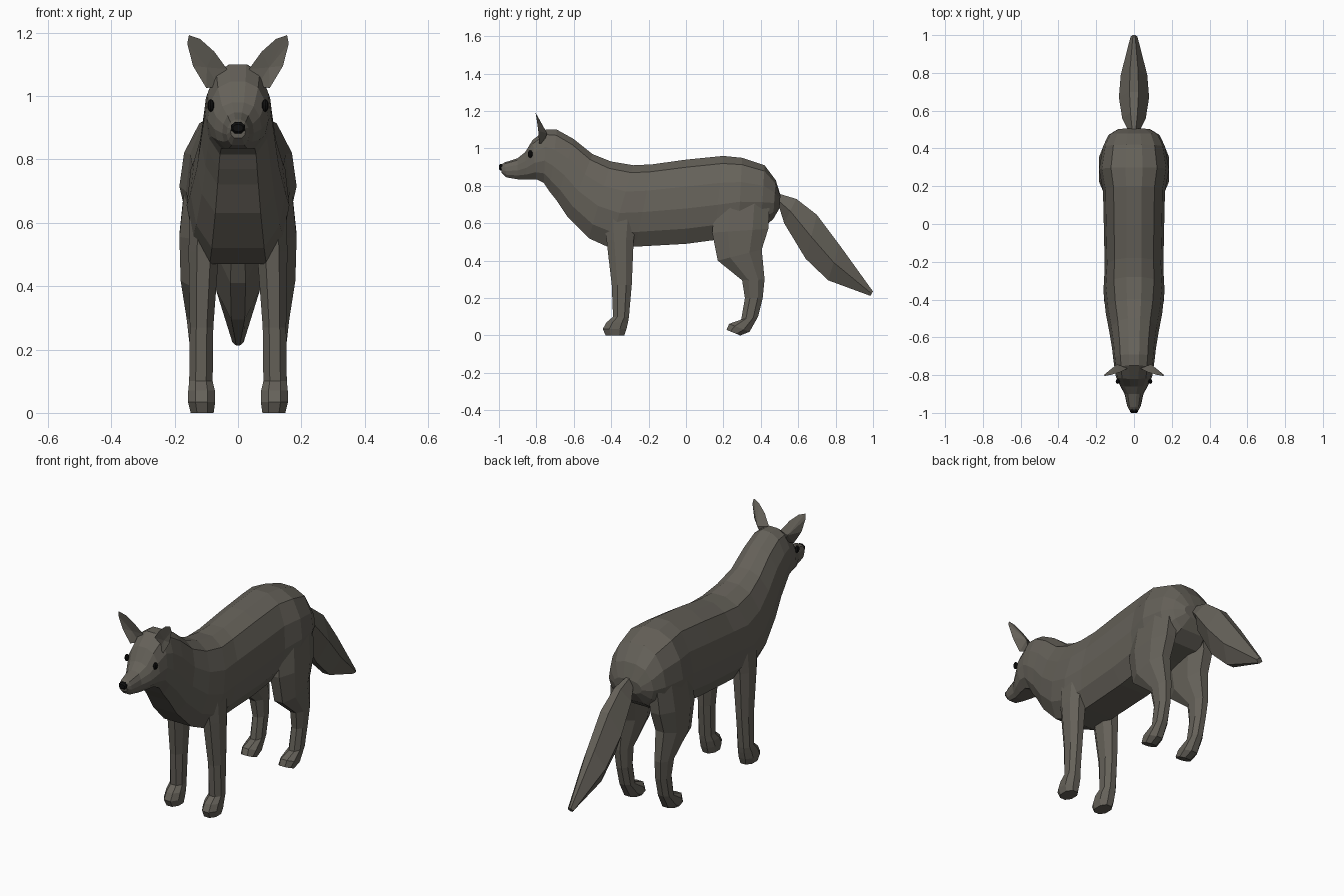
import bpy, bmesh
from mathutils import Vector


def material(name, rgb):
    m = bpy.data.materials.new(name)
    m.diffuse_color = (*rgb, 1)
    return m


FUR = material("fur", (0.13, 0.12, 0.10))
BLACK = material("black", (0.005, 0.005, 0.005))


def finish(name, bm, mat, mirror=False):
    bmesh.ops.recalc_face_normals(bm, faces=bm.faces)
    me = bpy.data.meshes.new(name)
    bm.to_mesh(me)
    bm.free()
    me.materials.append(mat)
    ob = bpy.data.objects.new(name, me)
    bpy.context.collection.objects.link(ob)
    if mirror:
        ob.modifiers.new("mirror", 'MIRROR')
    return ob


def loft(name, section, rings, mat=FUR, mirror=False):
    """Ring: y,z of first edge, y,z of second edge, centre x, half width.
    Section: (x factor, position from second edge to first edge)."""
    bm = bmesh.new()
    loops = []
    for y1, z1, y2, z2, xc, w in rings:
        a, b = Vector((xc, y1, z1)), Vector((xc, y2, z2))
        loops.append([bm.verts.new(b.lerp(a, t) + Vector((x * w, 0, 0)))
                      for x, t in section])
    n = len(section)
    for p, q in zip(loops, loops[1:]):
        for i in range(n):
            bm.faces.new((p[i], p[(i + 1) % n], q[(i + 1) % n], q[i]))
    bm.faces.new(loops[0])
    bm.faces.new(loops[-1])
    return finish(name, bm, mat, mirror)


def symmetric(half):
    return half + [(-x, t) for x, t in reversed(half)]


TORSO = symmetric([(.55, 0), (.88, .18), (1, .42), (.92, .68), (.66, .91), (.25, 1)])
OCTAGON = symmetric([(.45, 0), (1, .28), (1, .72), (.45, 1)])
TAIL = symmetric([(.3, 0), (1, .5), (.3, 1)])

# Head, neck and trunk in one skin
loft("body", TORSO, [(*r[:4], 0, r[4]) for r in [
    (-.990, .912, -.985, .868, .024),
    (-.97, .925, -.96, .845, .036),
    (-.90, .948, -.90, .835, .050),
    (-.86, .980, -.85, .835, .075),
    (-.82, 1.045, -.80, .835, .096),
    (-.75, 1.10, -.76, .815, .104),
    (-.69, 1.10, -.73, .770, .110),
    (-.60, 1.05, -.69, .720, .117),
    (-.50, .97, -.63, .630, .130),
    (-.40, .93, -.52, .520, .150),
    (-.28, .91, -.41, .470, .162),
    (-.18, .915, -.27, .475, .155),
    (0, .94, 0, .490, .160),
    (.20, .96, .15, .510, .164),
    (.30, .95, .28, .545, .185),
    (.42, .91, .40, .570, .165),
    (.48, .83, .465, .620, .135),
    (.505, .75, .50, .680, .085),
]])

# Legs, edges given front then back
loft("front_legs", OCTAGON, [
    (-.45, .70, -.25, .70, .095, .055),
    (-.425, .51, -.28, .51, .108, .048),
    (-.397, .27, -.29, .27, .115, .037),
    (-.390, .10, -.305, .10, .117, .037),
    (-.425, .07, -.310, .07, .115, .042),
    (-.445, .035, -.318, .035, .115, .043),
    (-.430, 0, -.330, 0, .113, .036),
], mirror=True)
loft("hind_legs", OCTAGON, [
    (.16, .74, .45, .76, .105, .060),
    (.14, .55, .44, .57, .122, .063),
    (.17, .40, .405, .46, .125, .056),
    (.30, .295, .42, .30, .122, .040),
    (.315, .20, .41, .20, .117, .034),
    (.295, .085, .385, .10, .116, .034),
    (.23, .062, .34, .02, .115, .041),
    (.217, .03, .29, 0, .113, .036),
], mirror=True)

# Brush tail
loft("tail", TAIL, [
    (.49, .76, .50, .68, 0, .030),
    (.59, .73, .525, .60, 0, .062),
    (.70, .645, .64, .41, 0, .080),
    (.82, .485, .76, .295, 0, .070),
    (1.0, .235, .985, .212, 0, .018),
])

# Ears: rim, hollow front and ridged back
bm = bmesh.new()
rim = [bm.verts.new(p) for p in [
    (.035, -.765, 1.085), (.075, -.785, 1.14), (.12, -.798, 1.18), (.155, -.805, 1.192),
    (.160, -.80, 1.165), (.142, -.79, 1.095), (.100, -.785, 1.025), (.06, -.76, 1.03)]]
hollow = bm.verts.new((.098, -.775, 1.09))
ridge = bm.verts.new((.090, -.742, 1.08))
for i, v in enumerate(rim):
    w = rim[(i + 1) % len(rim)]
    bm.faces.new((v, w, hollow))
    bm.faces.new((v, w, ridge))
finish("ears", bm, FUR, mirror=True)

# Nose pad
loft("nose", OCTAGON, [
    (-.975, .918, -.970, .882, 0, .022),
    (-.992, .917, -.992, .882, 0, .022),
    (-1.0, .910, -1.0, .888, 0, .016),
], BLACK)

# Eyes
bm = bmesh.new()
bmesh.ops.create_uvsphere(bm, u_segments=8, v_segments=6, radius=1)
bmesh.ops.scale(bm, vec=(.011, .013, .020), verts=bm.verts)
bmesh.ops.translate(bm, vec=(.086, -.833, .970), verts=bm.verts)
finish("eyes", bm, BLACK, mirror=True)
